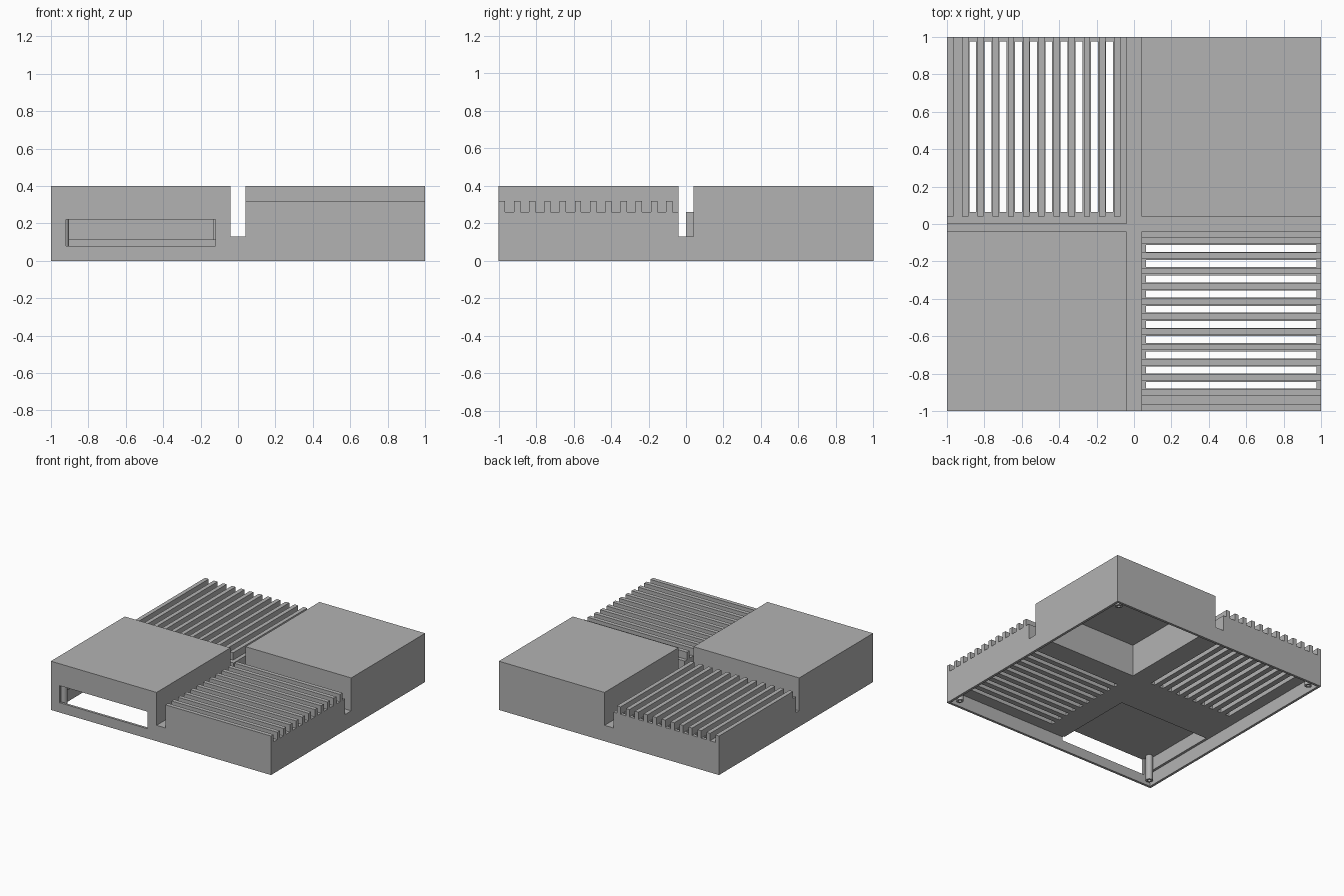
import bpy, bmesh, math
from mathutils import Matrix, Vector

cube = bpy.data.objects.get("Cube")
if cube:
    bpy.data.objects.remove(cube, do_unlink=True)

grey = bpy.data.materials.new("plain_grey")
grey.use_nodes = True
COLOUR = (0.448, 0.448, 0.448, 1)
grey.diffuse_color = COLOUR
grey.node_tree.nodes["Principled BSDF"].inputs["Base Color"].default_value = COLOUR

# Main sizes
WALL = 0.02
GAP = 0.04        # half width of the channels
INNER = 0.065     # inner edge of cavities and slots
CEILING = 0.11    # underside of the deck
VENT = 0.26       # top of the vent decks
TOP = 0.4
PITCH, FIN, FINS = 0.0813, 0.034, 12


def finish(name, bm):
    mesh = bpy.data.meshes.new(name)
    bmesh.ops.recalc_face_normals(bm, faces=bm.faces)
    bm.to_mesh(mesh)
    bm.free()
    mesh.materials.append(grey)
    obj = bpy.data.objects.new(name, mesh)
    bpy.context.collection.objects.link(obj)
    return obj


def boxes(name, spans):
    """One object from boxes, each given as its x, y and z ranges."""
    bm = bmesh.new()
    for span in spans:
        mid = Vector([(a + b) / 2 for a, b in span])
        size = Vector([b - a for a, b in span])
        bmesh.ops.create_cube(bm, size=1, matrix=Matrix.Translation(mid) @ Matrix.Diagonal(size).to_4x4())
    return finish(name, bm)


def cut(obj, spans):
    """Subtract separate boxes from the object."""
    cutter = boxes("cutter", spans)
    cutter.hide_render = True
    mod = obj.modifiers.new("cut", 'BOOLEAN')
    mod.operation, mod.solver, mod.object = 'DIFFERENCE', 'EXACT', cutter
    bpy.context.view_layer.objects.active = obj
    bpy.ops.object.modifier_apply(modifier=mod.name)
    bpy.data.objects.remove(cutter, do_unlink=True)


housing = boxes("housing", [((-1, 1), (-1, 1), (0, TOP))])

# Lowered vent quadrants and the crossing channels
HIGH, OUT = 0.5, 1.1
cut(housing, [((-OUT, -0.02), (-0.02, OUT), (VENT, HIGH))])
cut(housing, [((0.02, OUT), (-OUT, -0.02), (VENT, HIGH))])
cut(housing, [((-GAP, GAP), (-OUT, OUT), (0.13, HIGH))])
cut(housing, [((-OUT, 0), (-GAP, 0), (0.13, HIGH))])
cut(housing, [((0, OUT), (-GAP, GAP), (0.13, HIGH))])

# Open underside, tall cavity and shallow front bay
inside = 1 - WALL
cut(housing, [((-inside, inside), (-inside, inside), (-0.1, CEILING))])
cut(housing, [((INNER, inside), (INNER, inside), (0.05, TOP - 0.025))])
cut(housing, [((-0.96, -0.13), (-inside, -0.3), (0.05, 0.22))])

# Front wall opening
cut(housing, [((-0.92, -0.12), (-OUT, -0.97), (0.08, 0.22))])

# Vent slots between the fins
slot_spans = []
for k in range(1, FINS - 1):
    start = -1 + k * PITCH + FIN + 0.004
    slot_spans.append((start, start + 0.037))
cut(housing, [(s, (INNER, 0.975), (0.05, 0.3)) for s in slot_spans])
cut(housing, [((INNER, 0.975), s, (0.05, 0.3)) for s in slot_spans])

# Raised cooling fins
fin_spans = [(-1 + k * PITCH, -1 + k * PITCH + FIN) for k in range(FINS)]
boxes("back_fins", [(s, (GAP, 1), (VENT, 0.32)) for s in fin_spans])
boxes("front_fins", [((GAP, 1), s, (VENT, 0.32)) for s in fin_spans])


# Hollow screw posts in the corners
def post(name, x, y, top, bottom=0.01, outer=0.027, hole=0.013):
    bm = bmesh.new()
    profile = [(hole, bottom), (outer, bottom), (outer, top), (hole, top)]
    verts = [bm.verts.new((x + r, y, z)) for r, z in profile]
    edges = [bm.edges.new((verts[i], verts[(i + 1) % 4])) for i in range(4)]
    bmesh.ops.spin(bm, geom=verts + edges, cent=(x, y, 0), axis=(0, 0, 1),
                   angle=math.tau, steps=24, use_merge=True)
    bmesh.ops.remove_doubles(bm, verts=bm.verts, dist=0.0001)
    obj = finish(name, bm)
    bpy.ops.object.select_all(action='DESELECT')
    obj.select_set(True)
    bpy.context.view_layer.objects.active = obj
    bpy.ops.object.shade_smooth_by_angle(angle=math.radians(40))


for side, sx in (("left", 1), ("right", -1)):
    for end, sy in (("front", -1), ("back", 1)):
        in_bay = side == "right" and end == "front"
        post(f"{end}_{side}_post", sx * 0.93, sy * 0.93, 0.225 if in_bay else CEILING + 0.005)
